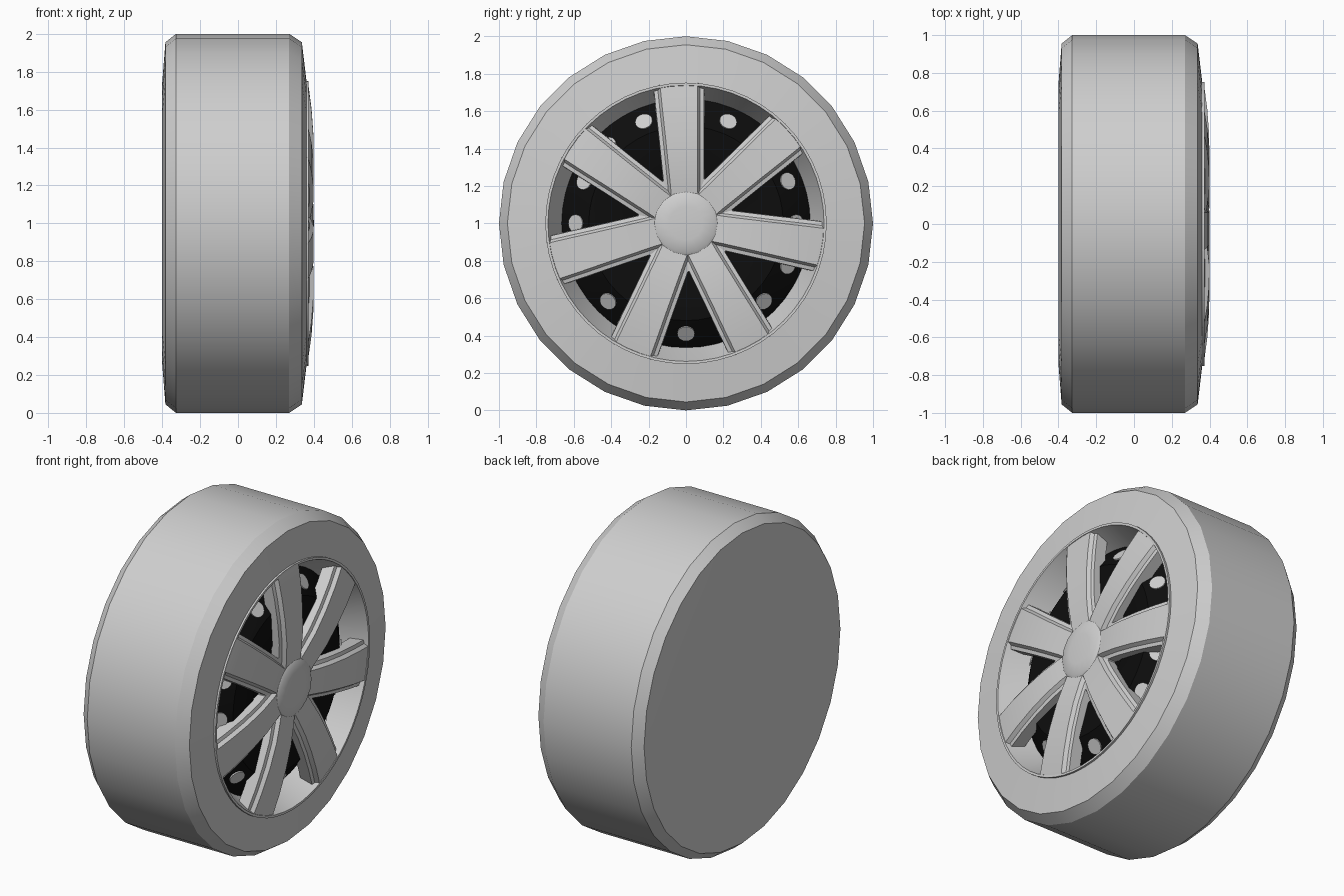
import bpy, bmesh, math
from mathutils import Vector, Matrix

if "Cube" in bpy.data.objects:
    bpy.data.objects.remove(bpy.data.objects["Cube"])

TAU = math.tau


def material(name, colour):
    m = bpy.data.materials.new(name)
    m.diffuse_color = (*colour, 1)
    m.use_nodes = True
    m.node_tree.nodes["Principled BSDF"].inputs["Base Color"].default_value = m.diffuse_color
    return m


GREY = material("light grey", (0.62, 0.62, 0.62))
BLACK = material("black", (0.004, 0.004, 0.004))


def finish(name, bm, mat, angle=30, recalc=True):
    """Turn a bmesh built around the x axis into an object at hub height."""
    if recalc:
        bmesh.ops.recalc_face_normals(bm, faces=bm.faces)
    me = bpy.data.meshes.new(name)
    bm.to_mesh(me)
    bm.free()
    ob = bpy.data.objects.new(name, me)
    bpy.context.collection.objects.link(ob)
    ob.location.z = 1
    me.materials.append(mat)
    bpy.ops.object.select_all(action='DESELECT')
    ob.select_set(True)
    bpy.context.view_layer.objects.active = ob
    bpy.ops.object.shade_smooth_by_angle(angle=math.radians(angle))
    return ob


def lathe(name, profile, segs, mat, closed=False):
    """Spin (x, radius) points around the x axis."""
    bm = bmesh.new()
    rings = []
    for x, r in profile:
        if r == 0:
            rings.append([bm.verts.new((x, 0, 0))] * segs)
        else:
            rings.append([bm.verts.new((x, r * math.cos(TAU * i / segs),
                                        r * math.sin(TAU * i / segs)))
                          for i in range(segs)])
    pairs = list(zip(rings, rings[1:]))
    if closed:
        pairs.append((rings[-1], rings[0]))
    for a, b in pairs:
        for i in range(segs):
            j = (i + 1) % segs
            quad = list(dict.fromkeys((a[i], a[j], b[j], b[i])))
            bm.faces.new(quad)
    return finish(name, bm, mat)


# Tyre with a closed back, chamfered shoulders and an inner seat for the rim
lathe("tyre", [(-0.40, 0), (-0.40, 0.74), (-0.383, 0.955), (-0.327, 1.0),
               (0.27, 1.0), (0.337, 0.955), (0.362, 0.745),
               (0.18, 0.70), (0.18, 0)], 28, GREY)

# Rim lip and tapering barrel
lathe("rim_barrel", [(0.35, 0.752), (0.373, 0.752), (0.373, 0.738),
                     (0.35, 0.728), (0.20, 0.655), (0.20, 0.69)],
      56, GREY, closed=True)

# Dark dished plate behind the spokes
lathe("backing_plate", [(0.22, 0.665), (0.24, 0.645), (0.33, 0.52),
                        (0.325, 0.32), (0.315, 0.30), (0.315, 0)], 48, BLACK)

# Round spots on the sloping edge of the plate
bm = bmesh.new()
normal = Vector((0.125, 0, 0.09)).normalized()
for k in range(16):
    place = (Matrix.Rotation(TAU * k / 16, 4, 'X')
             @ Matrix.Translation(Vector((0.283, 0, 0.587)) + normal * 0.004)
             @ normal.to_track_quat('Z', 'Y').to_matrix().to_4x4())
    bmesh.ops.create_cone(bm, cap_ends=True, segments=20, radius1=0.047,
                          radius2=0.047, depth=0.008, matrix=place)
finish("plate_spots", bm, GREY)

# Seven spokes: stations of (radius, half width, front x)
stations = [(0.08, 0.080, 0.372), (0.20, 0.082, 0.388), (0.32, 0.088, 0.399),
            (0.46, 0.095, 0.398), (0.60, 0.103, 0.388), (0.70, 0.108, 0.375),
            (0.745, 0.110, 0.368)]
bm = bmesh.new()
for k in range(7):
    turn = Matrix.Rotation(math.radians(3) + TAU * k / 7, 3, 'X')
    rings = []
    for r, w, x in stations:
        half = [(w + 0.027, x - 0.10), (w + 0.025, x - 0.027),
                (w + 0.004, x - 0.022), (w - 0.010, x)]
        outline = [(-t, d) for t, d in half] + [(t, d) for t, d in half[::-1]]
        rings.append([bm.verts.new(turn @ Vector((d, t, r)))
                      for t, d in outline])
    for a, b in zip(rings, rings[1:]):
        for i in range(8):
            j = (i + 1) % 8
            bm.faces.new((a[i], a[j], b[j], b[i]))
    bm.faces.new(rings[0])
    bm.faces.new(rings[-1])
finish("spokes", bm, GREY)

# Hub base rounding off the window corners, and domed centre cap
lathe("hub_base", [(0.30, 0), (0.30, 0.262), (0.362, 0.258), (0.362, 0)],
      28, GREY)
lathe("centre_cap", [(0.33, 0), (0.33, 0.176), (0.378, 0.176), (0.392, 0.155),
                     (0.398, 0.09), (0.40, 0)], 16, GREY)
